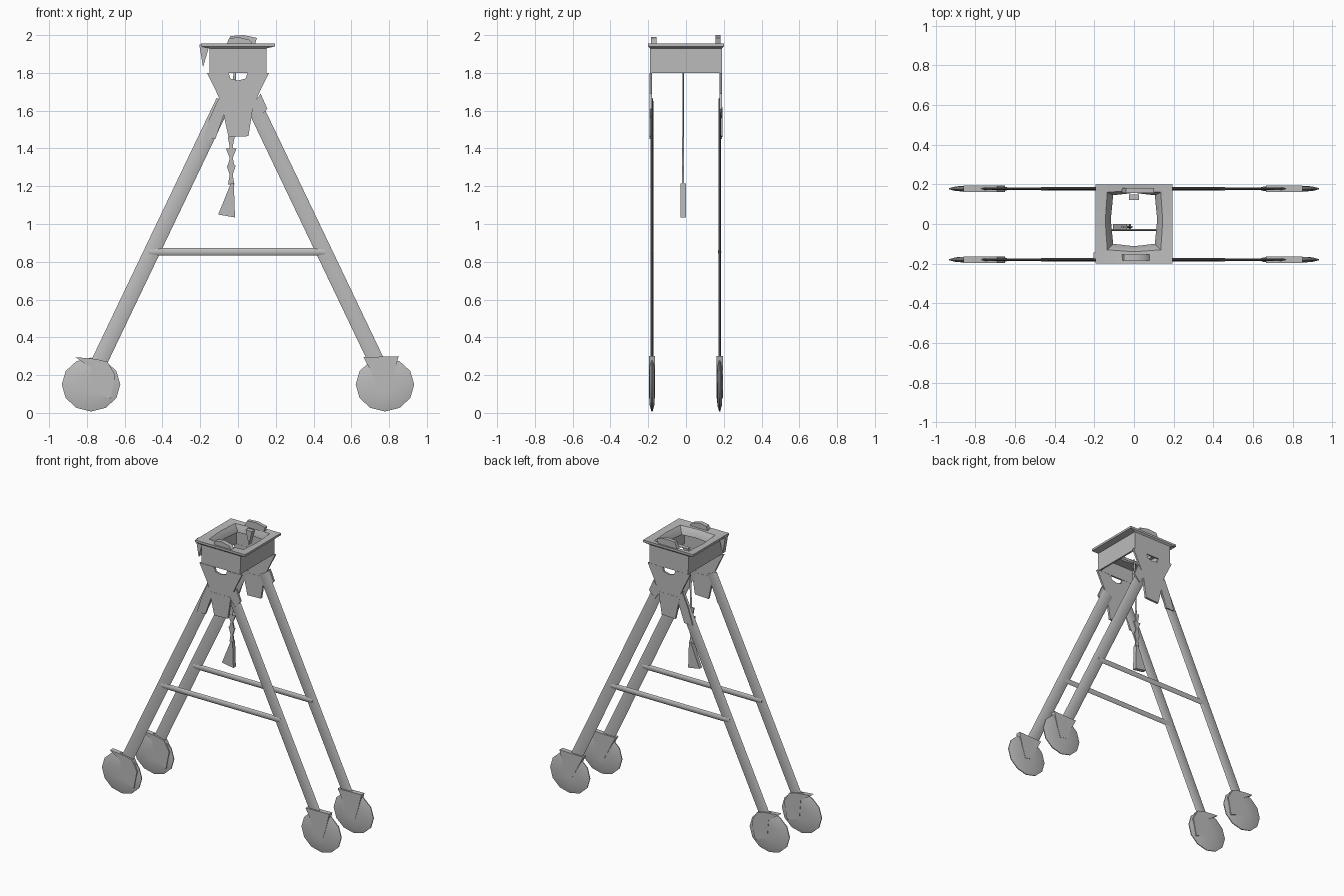
import bpy, bmesh, math
from mathutils import Matrix, Vector

cube = bpy.data.objects.get("Cube")
if cube:
    bpy.data.objects.remove(cube, do_unlink=True)

steel = bpy.data.materials.new("grey steel")
steel.use_nodes = True
GREY = (0.5, 0.5, 0.5, 1)
steel.diffuse_color = GREY
steel.node_tree.nodes["Principled BSDF"].inputs["Base Color"].default_value = GREY


def finish(name, bm, angle=40):
    bmesh.ops.recalc_face_normals(bm, faces=bm.faces)
    mesh = bpy.data.meshes.new(name)
    bm.to_mesh(mesh)
    bm.free()
    mesh.materials.append(steel)
    ob = bpy.data.objects.new(name, mesh)
    bpy.context.collection.objects.link(ob)
    bpy.ops.object.select_all(action='DESELECT')
    ob.select_set(True)
    bpy.context.view_layer.objects.active = ob
    bpy.ops.object.shade_smooth_by_angle(angle=math.radians(angle))
    return ob


def plate(name, pts, y, t=0.012):
    """Flat outline in x and z, given a thickness along y."""
    bm = bmesh.new()
    face = bm.faces.new([bm.verts.new((x, y - t / 2, z)) for x, z in pts])
    ext = bmesh.ops.extrude_face_region(bm, geom=[face])
    bmesh.ops.translate(bm, vec=(0, t, 0),
                        verts=[v for v in ext["geom"] if isinstance(v, bmesh.types.BMVert)])
    return finish(name, bm)


def bar(name, a, b, y, width, depth):
    """Flattened tube between two points of the x-z plane."""
    a, b = Vector((a[0], y, a[1])), Vector((b[0], y, b[1]))
    d = b - a
    bm = bmesh.new()
    bmesh.ops.create_cone(bm, cap_ends=True, segments=8, radius1=0.5, radius2=0.5, depth=d.length)
    turn = Matrix.Rotation(math.atan2(d.x, d.z), 4, 'Y')
    bm.transform(Matrix.Translation((a + b) / 2) @ turn @ Matrix.Diagonal((width, depth, 1, 1)))
    return finish(name, bm, 60)


def wheel(name, x, y):
    """Thin domed disc with a blunt rim."""
    bm = bmesh.new()
    n, rings = 12, []
    for r, off in ((0.05, -0.015), (0.12, -0.012), (0.155, -0.003),
                   (0.155, 0.003), (0.12, 0.012), (0.05, 0.015)):
        rings.append([bm.verts.new((x + r * math.cos(math.tau * i / n), y + off,
                                    0.15 + 0.92 * r * math.sin(math.tau * i / n)))
                      for i in range(n)])
    for p, q in zip(rings, rings[1:]):
        for i in range(n):
            bm.faces.new((p[i], p[i - 1], q[i - 1], q[i]))
    bm.faces.new(rings[0])
    bm.faces.new(rings[-1])
    return finish(name, bm, 60)


def outline(x, y0, y1, bulge):
    """Rectangle with mid-side points pushed outward."""
    ym = (y0 + y1) / 2
    return [(-x, y0), (0, y0 - bulge), (x, y0), (x + bulge, ym),
            (x, y1), (0, y1 + bulge), (-x, y1), (-x - bulge, ym)]


# Open head box with a flange and a barrel-shaped opening
bm = bmesh.new()
loops = []
for shape, z in ((outline(0.15, -0.19, 0.19, 0), 1.8), (outline(0.152, -0.19, 0.19, 0), 1.93),
                 (outline(0.195, -0.2, 0.2, 0), 1.94), (outline(0.195, -0.2, 0.2, 0), 1.955),
                 (outline(0.135, -0.13, 0.16, 0.01), 1.95), (outline(0.105, -0.1, 0.145, 0.012), 1.91),
                 (outline(0.105, -0.1, 0.145, 0.012), 1.9), (outline(0.138, -0.178, 0.178, 0), 1.9),
                 (outline(0.138, -0.178, 0.178, 0), 1.8)):
    loops.append([bm.verts.new((x, y, z)) for x, y in shape])
for p, q in zip(loops, loops[1:] + loops[:1]):
    for i in range(8):
        bm.faces.new((p[i - 1], p[i], q[i], q[i - 1]))
finish("head_box", bm)
plate("corner_flap", [(-0.205, 1.95), (-0.15, 1.95), (-0.185, 1.83)], -0.16, 0.03)
plate("front_top_lug", [(-0.06, 1.95), (-0.05, 1.98), (0.0, 1.99), (0.06, 1.975), (0.08, 1.95)], -0.17, 0.03)
plate("back_top_lug", [(-0.06, 1.95), (-0.04, 1.995), (0.03, 2.0), (0.1, 1.985), (0.09, 1.95)], 0.17, 0.025)
plate("inner_hook", [(-0.025, 1.95), (0.025, 1.95), (0.0, 1.85)], 0.135, 0.03)

# Two matching A-frames
for side, y in (("front", -0.18), ("back", 0.178)):
    out = math.copysign(0.006, y)
    for hand, s in (("left", 1), ("right", -1)):
        bar(f"{side}_{hand}_leg", (s * 0.768, 0.2), (s * 0.075, 1.65), y, 0.084, 0.014)
        wheel(f"{side}_{hand}_wheel", s * 0.778, y)
    bar(f"{side}_cross_bar", (-0.47, 0.852), (0.46, 0.852), y, 0.04, 0.018)
    # Wheel forks
    plate(f"{side}_left_fork", [(0.665, 0.295), (0.85, 0.3), (0.825, 0.2), (0.8, 0.12),
                                (0.75, 0.13)], y, 0.034)
    plate(f"{side}_right_fork", [(-0.86, 0.295), (-0.75, 0.285), (-0.69, 0.27), (-0.65, 0.2),
                                 (-0.675, 0.075), (-0.77, 0.11), (-0.78, 0.24)], y, 0.034)
    # Gusset under the head, in two halves around a small notch
    for hand, s in (("left", 1), ("right", -1)):
        plate(f"{side}_{hand}_gusset", [(s * 0.05, 1.8), (s * 0.165, 1.8), (s * 0.115, 1.7),
                                        (s * 0.075, 1.61), (0, 1.6), (0, 1.76), (s * 0.04, 1.77)],
              y + out, 0.014)
    plate(f"{side}_gusset_tab", [(-0.085, 1.62), (0.08, 1.62), (0.055, 1.465), (-0.05, 1.46)],
          y + out, 0.016)
    plate(f"{side}_right_clamp", [(-0.105, 1.66), (-0.06, 1.62), (-0.12, 1.45), (-0.185, 1.45),
                                  (-0.15, 1.56)], y + out, 0.014)
    plate(f"{side}_left_clamp", [(0.12, 1.69), (0.155, 1.61), (0.11, 1.56), (0.07, 1.62)],
          y + out, 0.014)

# Hoist axle, chain of bow-tie links and pull weight
bar("hoist_axle", (-0.14, 1.86), (0.14, 1.86), -0.03, 0.02, 0.012)
bar("chain_top", (-0.015, 1.87), (-0.03, 1.46), -0.015, 0.014, 0.008)
for i, (z, w) in enumerate(((1.46, 0.018), (1.4, 0.028), (1.31, 0.024))):
    low = z - 0.1
    plate(f"chain_link_{i}", [(-0.036 - w, z), (-0.036 + w, z), (-0.028, z - 0.05),
                              (-0.036 + w * 0.7, low), (-0.036 - w * 0.7, low),
                              (-0.044, z - 0.05)], -0.015, 0.01)
plate("pull_weight", [(-0.038, 1.215), (-0.022, 1.215), (-0.016, 1.035), (-0.105, 1.05)],
      -0.015, 0.028)
